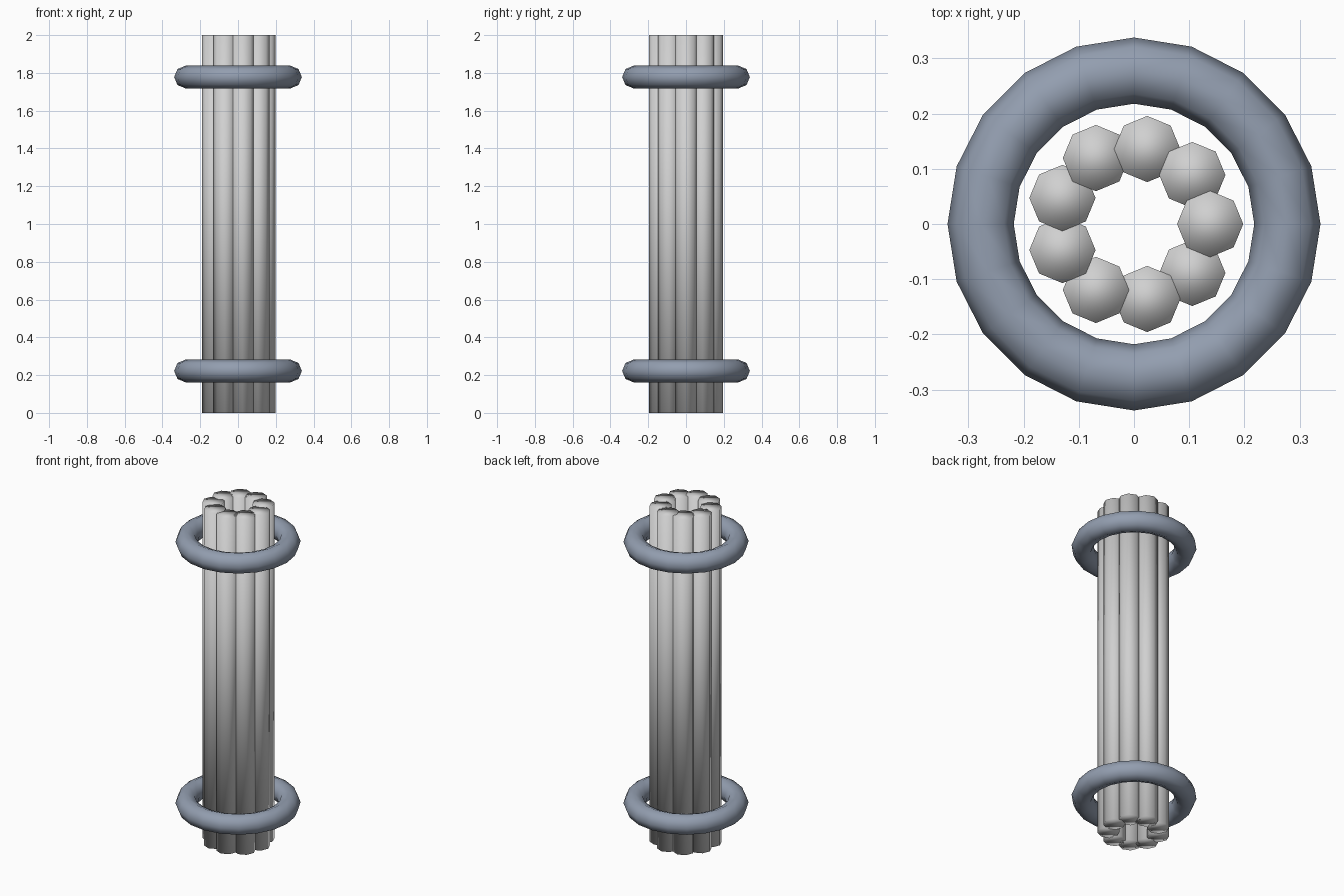
import bpy
from math import cos, sin, tau

cube = bpy.data.objects.get("Cube")
if cube:
    bpy.data.objects.remove(cube, do_unlink=True)


def make_material(name, rgb):
    mat = bpy.data.materials.new(name)
    mat.use_nodes = True
    color = (*rgb, 1.0)
    mat.diffuse_color = color
    mat.node_tree.nodes["Principled BSDF"].inputs["Base Color"].default_value = color
    return mat


def finish(name, mat):
    obj = bpy.context.object
    obj.name = name
    obj.data.materials.append(mat)
    bpy.ops.object.shade_smooth()


HEIGHT = 2.0
ROD_COUNT = 9
ROD_RADIUS = 0.06
BUNDLE_RADIUS = 0.138
RING_INSET = 0.222

light_grey = make_material("light grey", (0.63, 0.63, 0.63))
steel_blue = make_material("steel blue", (0.29, 0.34, 0.43))

# Hollow bundle of eight-sided rods, softly shaded over their ends
for i in range(ROD_COUNT):
    angle = tau * i / ROD_COUNT
    bpy.ops.mesh.primitive_cylinder_add(
        vertices=8, radius=ROD_RADIUS, depth=HEIGHT,
        location=(BUNDLE_RADIUS * cos(angle), BUNDLE_RADIUS * sin(angle), HEIGHT / 2))
    finish(f"rod_{i + 1}", light_grey)

# Loose rings around the bundle near each end
for name, z in (("lower_ring", RING_INSET), ("upper_ring", HEIGHT - RING_INSET)):
    bpy.ops.mesh.primitive_torus_add(
        major_segments=20, minor_segments=8,
        major_radius=0.278, minor_radius=0.06, location=(0, 0, z))
    finish(name, steel_blue)
